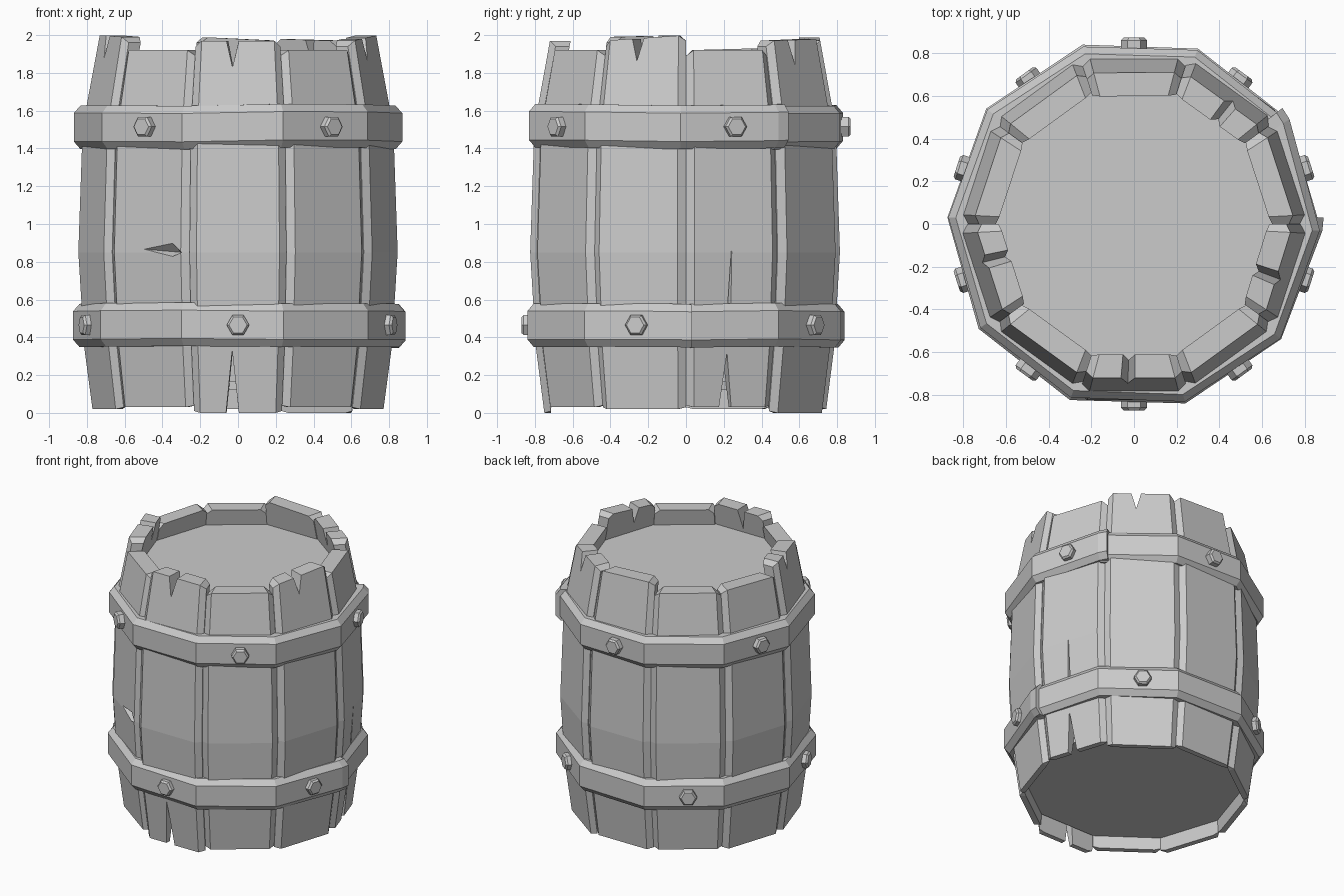
import bpy, bmesh, math, random
from mathutils import Vector

if "Cube" in bpy.data.objects:
    bpy.data.objects.remove(bpy.data.objects["Cube"])

random.seed(4)
TAN = math.tan(math.radians(18))
grey = bpy.data.materials.new("plain_grey")
grey.diffuse_color = (0.6, 0.6, 0.6, 1)
grey.use_nodes = True
grey.node_tree.nodes["Principled BSDF"].inputs["Base Color"].default_value = grey.diffuse_color


def finish(name, bm):
    bmesh.ops.recalc_face_normals(bm, faces=bm.faces)
    me = bpy.data.meshes.new(name)
    bm.to_mesh(me)
    bm.free()
    me.materials.append(grey)
    ob = bpy.data.objects.new(name, me)
    bpy.context.collection.objects.link(ob)
    return ob


def polar(angle, r, t, z):
    """Point at radius r along angle (degrees), shifted t sideways."""
    a = math.radians(angle)
    return Vector((r * math.cos(a) - t * math.sin(a), r * math.sin(a) + t * math.cos(a), z))


def loft(name, rings):
    """Skin even-sized rings of points, closing both ends with strips of quads."""
    bm = bmesh.new()
    vs = [[bm.verts.new(p) for p in ring] for ring in rings]
    n = len(rings[0])
    for a, b in zip(vs, vs[1:]):
        for i in range(n):
            j = (i + 1) % n
            bm.faces.new((a[i], a[j], b[j], b[i]))
    for ring in (vs[0], vs[-1]):
        for i in range(n // 2 - 1):
            bm.faces.new((ring[i], ring[i + 1], ring[n - 2 - i], ring[n - 1 - i]))
    return finish(name, bm)


def lerp(table, z):
    for (z0, r0), (z1, r1) in zip(table, table[1:]):
        if z <= z1:
            return r0 + (r1 - r0) * (z - z0) / (z1 - z0)
    return table[-1][1]


OUTER = [(0, .74), (.35, .785), (.85, .815), (1.45, .795), (1.63, .772), (2.0, .705)]
THICK = [(0, .035), (.35, .1), (2.0, .11)]


def stave(angle, zl, zr, z0, notch=None, top_cut=0, bottom_cut=0, dr=0):
    us = [-1, -.82, .82, 1]
    if notch is not None:
        us[2:2] = [notch - .14, notch, notch + .14]
    tops, bottoms = [], []
    for u in us:
        at_notch = u == notch
        tops.append(zl + (zr - zl) * (u + 1) / 2 - (top_cut if at_notch else 0) - (.03 if abs(u) == 1 else 0))
        bottoms.append(z0 + (bottom_cut if at_notch else 0) + (.01 if abs(u) == 1 else 0))
    rings = []
    for row in [bottoms] + [[z] * len(us) for z in (.35, .85, 1.45, 1.63)] + [tops]:
        out, inn = [], []
        for u, z in zip(us, row):
            r = lerp(OUTER, z) + dr
            ro = r - (.035 if abs(u) == 1 else 0)
            ri = r - lerp(THICK, z)
            out.append(polar(angle, ro, u * TAN * ro, z))
            inn.append(polar(angle, ri, u * TAN * ri, z))
        rings.append(out + inn[::-1])
    return loft("stave", rings)


# Staves: angle, left and right top height, bottom, split position and depths
staves = {s[0]: stave(*s) for s in [
    (-90, 1.97, 1.97, 0, -.12, .14, .33, .01),
    (-54, 1.92, 1.92, .03),
    (-18, 1.97, 2.0, .02, -.15, .12, 0, .003),
    (18, 1.92, 1.92, .03, -.1, 0, .29),
    (54, 1.97, 1.98, 0, -.15, .13, 0, .005),
    (90, 1.97, 1.99, .02),
    (126, 1.92, 1.92, .03),
    (162, 1.93, 1.92, .02),
    (198, 2.0, 1.99, .02, -.2, .12, 0, .003),
    (234, 1.92, 1.92, .03)]}


def gouge(ob, angle, pts):
    """Cut a chip out of a stave; pts are (radius, sideways, height)."""
    bm = bmesh.new()
    for r, t, z in pts:
        bm.verts.new(polar(angle, r, t, z))
    bmesh.ops.convex_hull(bm, input=bm.verts)
    cutter = finish("cutter", bm)
    cutter.hide_render = True
    mod = ob.modifiers.new("chip", 'BOOLEAN')
    mod.operation = 'DIFFERENCE'
    mod.solver = 'EXACT'
    mod.object = cutter
    bpy.context.view_layer.objects.active = ob
    bpy.ops.object.modifier_apply(modifier=mod.name)
    bpy.data.objects.remove(cutter)


# Chip on the front left stave and long crack on the right one
gouge(staves[234], 234, [(.825, -.06, .87), (.86, .15, .94), (.86, .15, .81),
                         (.86, .26, .85), (.76, .18, .85)])
gouge(staves[18], 18, [(.82, -.01, .92), (.85, -.045, .5), (.85, .005, .5),
                       (.75, -.02, .5), (.85, -.01, .9)])

# Recessed top and bottom heads
for name, z, r in (("top_head", 1.75, .70), ("bottom_head", .12, .735)):
    loft(name, [[polar(36 * k, r, 0, z + h) for k in range(10)] for h in (0, .05)])

# Hoops: ten-sided bands whose end laps over the start
for name, z0, z1, r, start in (("upper_hoop", 1.40, 1.63, .868, 34), ("lower_hoop", .35, .58, .874, -2)):
    rings = []
    for k in range(12):
        angle = start + 36 * k if k < 11 else start + 364
        lap = .012 if k >= 10 else 0
        ro = r + lap + random.uniform(-.005, .004)
        dz = random.uniform(-.006, .006)
        rings.append([polar(angle, rr, 0, z + dz) for rr, z in (
            (.74, z0), (ro - .035, z0), (ro, z0 + .04),
            (ro, z1 - .04), (ro - .035, z1), (.74, z1))])
    loft(name, rings)

# Hexagonal bolts, five per hoop, staggered
for name, z, first in (("upper_bolt", 1.515, 90), ("lower_bolt", .465, -90)):
    for k in range(5):
        rings = []
        for r, s in ((.79, .06), (.86, .06), (.872, .048)):
            rings.append([polar(first + 72 * k, r, s * math.cos(math.radians(60 * i)),
                                z + s * math.sin(math.radians(60 * i))) for i in range(6)])
        loft(name, rings)
